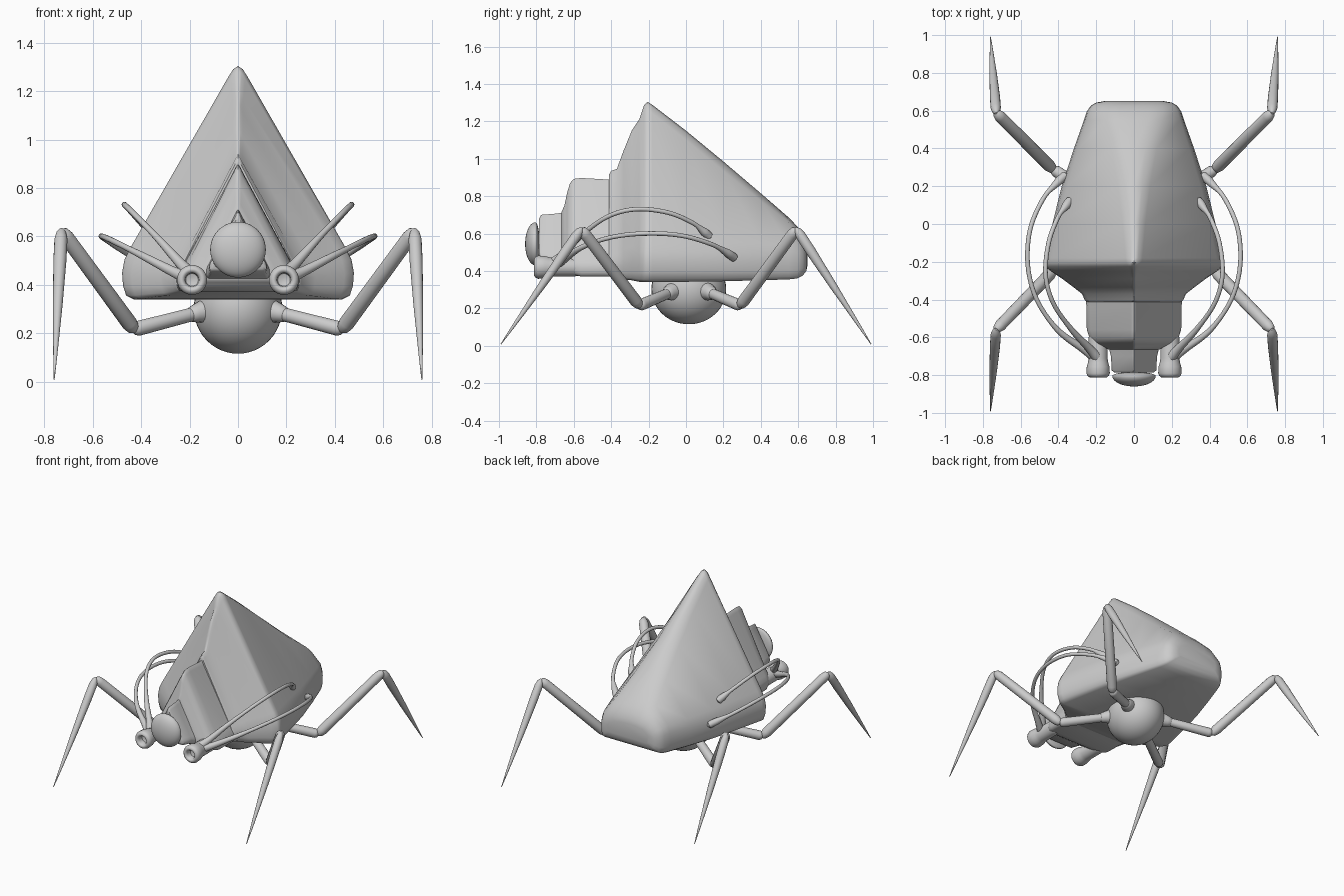
import bpy, bmesh, math
from mathutils import Vector

shell_grey = bpy.data.materials.new("shell grey")
shell_grey.diffuse_color = (0.6, 0.6, 0.6, 1)


def finish(name, bm, angle=40):
    bmesh.ops.recalc_face_normals(bm, faces=bm.faces)
    mesh = bpy.data.meshes.new(name)
    bm.to_mesh(mesh)
    bm.free()
    mesh.materials.append(shell_grey)
    ob = bpy.data.objects.new(name, mesh)
    bpy.context.collection.objects.link(ob)
    bpy.ops.object.select_all(action='DESELECT')
    ob.select_set(True)
    bpy.context.view_layer.objects.active = ob
    bpy.ops.object.shade_smooth_by_angle(angle=math.radians(angle))


def bridge(bm, rings):
    for a, b in zip(rings, rings[1:]):
        n = len(a)
        for i in range(n):
            bm.faces.new((a[i], a[(i + 1) % n], b[(i + 1) % n], b[i]))
    bm.faces.new(rings[0])
    bm.faces.new(rings[-1])


def tube(name, points, radii, sides=16):
    """Round tube through points, with one radius at each point."""
    bm = bmesh.new()
    pts = [Vector(p) for p in points]
    rings = []
    for i, p in enumerate(pts):
        d = (pts[min(i + 1, len(pts) - 1)] - pts[max(i - 1, 0)]).normalized()
        u = d.cross(Vector((0, 0, 1))).normalized()
        v = d.cross(u)
        rings.append([bm.verts.new(p + radii[i] * (u * math.cos(t) + v * math.sin(t)))
                      for t in (2 * math.pi * k / sides for k in range(sides))])
    bridge(bm, rings)
    finish(name, bm)


def segment(name, a, b, profile):
    """Straight limb; profile holds (fraction along, radius)."""
    a, b = Vector(a), Vector(b)
    tube(name, [a.lerp(b, f) for f, r in profile], [r for f, r in profile])


def lathe_y(name, x, z, profile, sides=28):
    """Turned part around a front-to-back axis; profile holds (y, radius)."""
    bm = bmesh.new()
    bridge(bm, [[bm.verts.new((x + r * math.cos(t), y, z + r * math.sin(t)))
                 for t in (2 * math.pi * k / sides for k in range(sides))] for y, r in profile])
    finish(name, bm, 60)


def ellipsoid(name, centre, scale, back=1):
    bm = bmesh.new()
    bmesh.ops.create_uvsphere(bm, u_segments=40, v_segments=24, radius=1)
    for v in bm.verts:
        if v.co.y > 0:
            v.co.y *= back
        v.co = Vector([c + s * x for c, s, x in zip(centre, scale, v.co)])
    finish(name, bm, 60)


def smooth_path(points, steps=6):
    """Catmull-Rom path through the points."""
    p = [Vector(q) for q in points]
    p = [2 * p[0] - p[1]] + p + [2 * p[-1] - p[-2]]
    out = []
    for i in range(1, len(p) - 2):
        a, b, c, d = p[i - 1:i + 3]
        for k in range(steps):
            t = k / steps
            out.append(0.5 * (2 * b + (c - a) * t + (2 * a - 5 * b + 4 * c - d) * t * t
                              + (3 * b - a - 3 * c + d) * t ** 3))
    return out + [p[-2]]


def hull(name, sections):
    """Loft of roof sections: y, half width, top, bottom, eave height, ridge half width, drop."""
    bm = bmesh.new()
    rings = []
    for y, w, top, bot, eave, rw, drop in sections:
        h = eave - bot
        half = [(rw * 0.5, top - drop * 0.3), (rw, top - drop), (0.92 * w, eave),
                (0.98 * w, bot + 0.74 * h), (w, bot + 0.5 * h), (0.992 * w, bot + 0.25 * h),
                (0.965 * w, bot + 0.07 * h), (0.9 * w, bot)]
        prof = [(0, top)] + half + [(-x, z) for x, z in reversed(half)]
        rings.append([bm.verts.new((x, y, z)) for x, z in prof])
    bridge(bm, rings)
    finish(name, bm, 50)


# main shell: rises to the peak, then slopes down to a blunt tail
hull("main_shell", [
    (-0.412, 0.25, 0.915, 0.375, 0.48, 0.016, 0.025),
    (-0.40, 0.262, 0.935, 0.37, 0.48, 0.016, 0.025),
    (-0.37, 0.275, 0.945, 0.365, 0.49, 0.017, 0.03),
    (-0.335, 0.32, 1.04, 0.355, 0.51, 0.02, 0.035),
    (-0.29, 0.38, 1.15, 0.35, 0.53, 0.02, 0.04),
    (-0.25, 0.44, 1.21, 0.342, 0.55, 0.022, 0.04),
    (-0.225, 0.472, 1.285, 0.34, 0.56, 0.03, 0.035),
    (-0.205, 0.479, 1.304, 0.34, 0.56, 0.04, 0.045),
    (-0.18, 0.474, 1.288, 0.34, 0.56, 0.045, 0.045),
    (0.0, 0.432, 1.15, 0.342, 0.56, 0.06, 0.05),
    (0.2, 0.383, 0.985, 0.345, 0.555, 0.085, 0.05),
    (0.4, 0.318, 0.815, 0.35, 0.55, 0.12, 0.04),
    (0.55, 0.265, 0.685, 0.355, 0.545, 0.15, 0.025),
    (0.595, 0.25, 0.638, 0.36, 0.54, 0.155, 0.02),
    (0.625, 0.23, 0.60, 0.375, 0.53, 0.15, 0.02),
    (0.643, 0.20, 0.56, 0.40, 0.51, 0.13, 0.015),
    (0.65, 0.16, 0.53, 0.43, 0.50, 0.11, 0.01)])

# stepped neck plates
hull("rear_neck_plate", [
    (-0.665, 0.135, 0.715, 0.42, 0.48, 0.012, 0.02),
    (-0.65, 0.16, 0.75, 0.41, 0.48, 0.012, 0.02),
    (-0.635, 0.20, 0.82, 0.40, 0.475, 0.014, 0.025),
    (-0.62, 0.222, 0.87, 0.39, 0.47, 0.016, 0.025),
    (-0.60, 0.236, 0.892, 0.38, 0.47, 0.016, 0.025),
    (-0.56, 0.25, 0.897, 0.37, 0.47, 0.016, 0.025),
    (-0.44, 0.252, 0.89, 0.37, 0.47, 0.016, 0.025),
    (-0.39, 0.255, 0.89, 0.37, 0.47, 0.016, 0.025)])
hull("front_neck_plate", [
    (-0.785, 0.105, 0.68, 0.465, 0.51, 0.012, 0.02),
    (-0.775, 0.118, 0.70, 0.455, 0.50, 0.012, 0.02),
    (-0.70, 0.122, 0.706, 0.44, 0.49, 0.012, 0.02),
    (-0.63, 0.14, 0.715, 0.41, 0.48, 0.012, 0.02)])

# head and underbelly
ellipsoid("head", (0, -0.805, 0.545), (0.115, 0.055, 0.115), back=0.4)
ellipsoid("belly", (0, 0.015, 0.302), (0.183, 0.2, 0.187))

for s, side in ((-1, "left"), (1, "right")):
    # snout tubes with a rounded lip and a small bore
    lathe_y("snout_tube_" + side, s * 0.19, 0.42, [
        (-0.56, 0.035), (-0.575, 0.046), (-0.60, 0.05), (-0.71, 0.05), (-0.735, 0.054),
        (-0.755, 0.06), (-0.79, 0.062), (-0.803, 0.057), (-0.812, 0.046), (-0.81, 0.036),
        (-0.80, 0.029), (-0.77, 0.026), (-0.765, 0.01)])

    # feelers: thick root, thin bow, long club at the tip
    bows = {
        "upper_feeler_": [(0.2, -0.70, 0.45), (0.24, -0.655, 0.49), (0.33, -0.56, 0.59),
                          (0.427, -0.42, 0.69), (0.468, -0.27, 0.73), (0.452, -0.1, 0.713),
                          (0.405, 0.03, 0.66), (0.365, 0.09, 0.615), (0.335, 0.13, 0.578)],
        "lower_feeler_": [(0.2, -0.71, 0.425), (0.27, -0.66, 0.455), (0.405, -0.56, 0.525),
                          (0.515, -0.40, 0.58), (0.562, -0.22, 0.6), (0.55, -0.03, 0.59),
                          (0.483, 0.13, 0.545), (0.41, 0.215, 0.5), (0.355, 0.265, 0.465)]}
    for name, pts in bows.items():
        path = smooth_path([(s * x, y, z) for x, y, z in pts])
        n = len(path) - 1
        radii = []
        for i in range(n + 1):
            f = i / n
            root = 0.016 * max(0, 1 - f / 0.3)
            club = 0.011 * max(0, min(1, (f - 0.8) / 0.1))
            radii.append((0.012 + root + club) * (0.4 if i == n else 1))
        tube(name + side, path, radii, 12)

    # four legs: hip, thigh, shin, claw
    for d, end in ((-1, "front"), (1, "rear")):
        tag = end + "_" + side
        hip = (s * 0.13, 0.02 + d * 0.085, 0.293)
        knee = (s * 0.43, 0.02 + d * 0.27, 0.215)
        elbow = (s * 0.73, 0.015 + d * 0.575, 0.625)
        tip = (s * 0.76, d * 0.99, 0.008)
        segment("hip_socket_" + tag, hip, knee,
                [(0, 0.05), (0.08, 0.045), (0.16, 0.037), (0.22, 0.03), (0.24, 0.02)])
        segment("thigh_" + tag, hip, knee,
                [(0, 0.028), (0.1, 0.028), (0.94, 0.031), (0.985, 0.025), (1.01, 0.012)])
        segment("shin_" + tag, knee, elbow,
                [(-0.015, 0.012), (0.01, 0.026), (0.06, 0.033), (0.93, 0.031),
                 (0.98, 0.024), (1.0, 0.01)])
        segment("claw_" + tag, elbow, tip,
                [(-0.01, 0.006), (0.015, 0.02), (0.06, 0.027), (0.2, 0.027),
                 (0.5, 0.02), (0.85, 0.008), (1, 0.002)])
